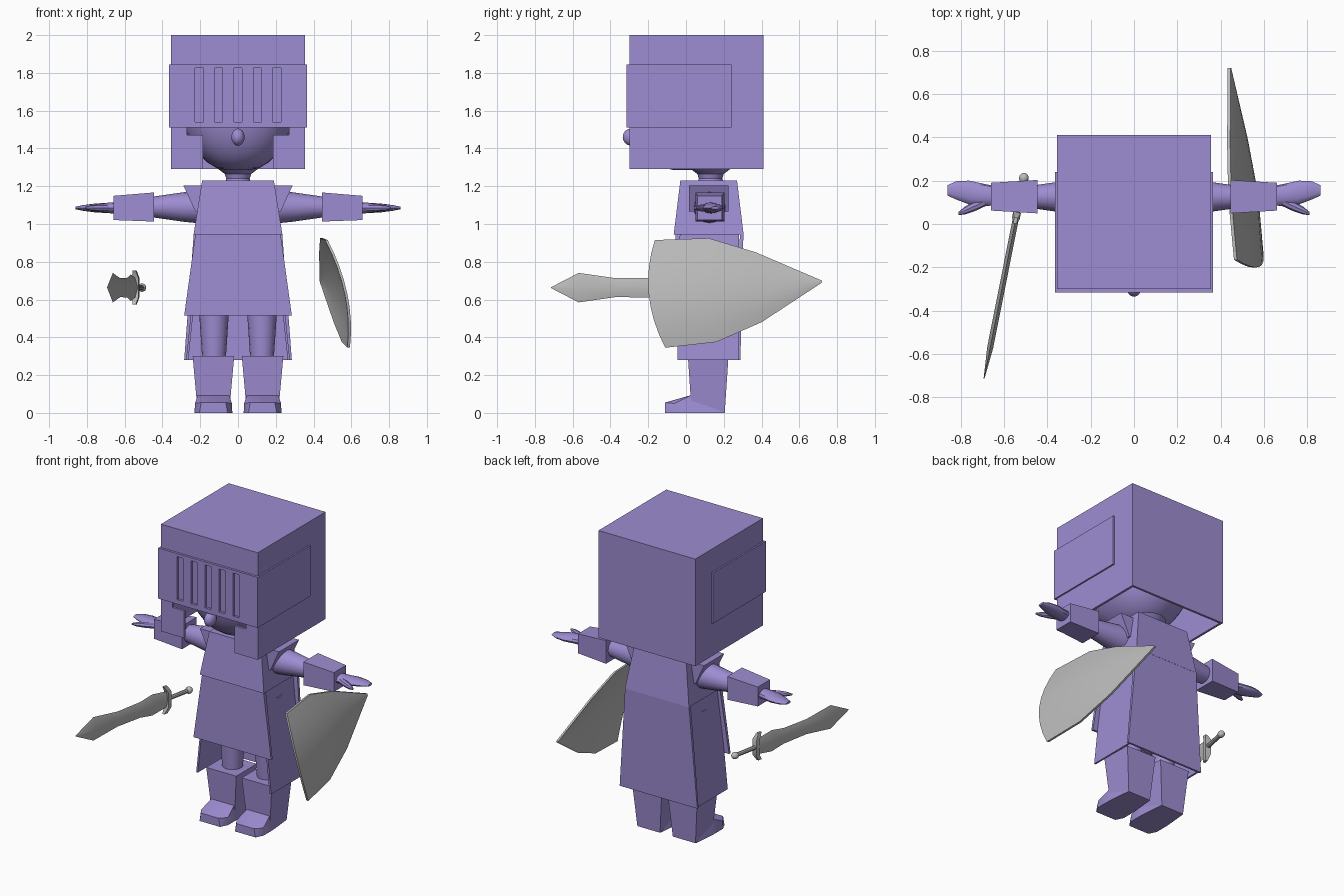
import bpy, bmesh, math
from mathutils import Vector, Matrix

if "Cube" in bpy.data.objects:
    bpy.data.objects.remove(bpy.data.objects["Cube"])


def material(name, rgb):
    m = bpy.data.materials.new(name)
    m.diffuse_color = (*rgb, 1)
    m.use_nodes = True
    m.node_tree.nodes["Principled BSDF"].inputs["Base Color"].default_value = m.diffuse_color
    return m


PURPLE = material("purple", (0.34, 0.265, 0.64))
GREY = material("grey", (0.5, 0.5, 0.5))


def finish(name, bm, mat=PURPLE):
    bmesh.ops.recalc_face_normals(bm, faces=bm.faces)
    me = bpy.data.meshes.new(name)
    bm.to_mesh(me)
    bm.free()
    me.materials.append(mat)
    ob = bpy.data.objects.new(name, me)
    bpy.context.collection.objects.link(ob)
    return ob


def add_hull(bm, pts):
    vs = [bm.verts.new(p) for p in pts]
    bmesh.ops.convex_hull(bm, input=vs)


def hull(name, pts, mat=PURPLE):
    bm = bmesh.new()
    add_hull(bm, pts)
    bmesh.ops.dissolve_limit(bm, angle_limit=0.01, verts=bm.verts, edges=bm.edges)
    return finish(name, bm, mat)


def box_pts(x0, x1, y0, y1, z0, z1):
    return [(x, y, z) for x in (x0, x1) for y in (y0, y1) for z in (z0, z1)]


def boxes(name, dims):
    bm = bmesh.new()
    for d in dims:
        add_hull(bm, box_pts(*d))
    bmesh.ops.dissolve_limit(bm, angle_limit=0.01, verts=bm.verts, edges=bm.edges)
    return finish(name, bm)


def loft(name, rings, mat=PURPLE):
    bm = bmesh.new()
    vr = [[bm.verts.new(p) for p in r] for r in rings]
    n = len(rings[0])
    for a, b in zip(vr, vr[1:]):
        for i in range(n):
            j = (i + 1) % n
            bm.faces.new((a[i], a[j], b[j], b[i]))
    bm.faces.new(vr[0])
    bm.faces.new(vr[-1])
    return finish(name, bm, mat)


def ring(axis, pos, c, r, n=16):
    """Ellipse across the given axis at pos; c and r are for the other two axes."""
    out = []
    for i in range(n):
        a = 2 * math.pi * i / n
        p = [c[0] + r[0] * math.cos(a), c[1] + r[1] * math.sin(a)]
        p.insert(axis, pos)
        out.append(tuple(p))
    return out


def ball(name, centre, radii, mat=PURPLE, shape=None):
    bm = bmesh.new()
    bmesh.ops.create_uvsphere(bm, u_segments=24, v_segments=16, radius=1)
    for v in bm.verts:
        if shape:
            v.co = shape(v.co)
        v.co = Vector(centre) + Vector([a * b for a, b in zip(v.co, radii)])
    return finish(name, bm, mat)


# helmet: hollow box with an opening for the face
T = 0.015
boxes("helmet", [
    (-0.355, 0.355, -0.30, 0.41, 2.0 - T, 2.0),
    (-0.355, 0.355, 0.41 - T, 0.41, 1.29, 2.0),
    (-0.355, -0.355 + T, -0.30, 0.41, 1.29, 2.0),
    (0.355 - T, 0.355, -0.30, 0.41, 1.29, 2.0),
    (-0.355, 0.355, -0.30, -0.30 + T, 1.52, 2.0),
    (-0.355, -0.27, -0.30, -0.30 + T, 1.29, 1.52),
    (0.27, 0.355, -0.30, -0.30 + T, 1.29, 1.52),
    (-0.27, -0.185, -0.30, -0.30 + T, 1.29, 1.47),
    (0.185, 0.27, -0.30, -0.30 + T, 1.29, 1.47)])

# visor: bars between five slots, plus side plates
slots = [-0.205, -0.103, 0, 0.103, 0.205]
edges = [-0.365] + [x + d for x in slots for d in (-0.022, 0.022)] + [0.365]
visor = [(a, b, -0.315, -0.298, 1.54, 1.825) for a, b in zip(edges[::2], edges[1::2])]
visor += [(-0.365, 0.365, -0.315, -0.298, 1.51, 1.54),
          (-0.365, 0.365, -0.315, -0.298, 1.825, 1.845)]
visor += [(min(s * 0.35, s * 0.365), max(s * 0.35, s * 0.365), -0.315, 0.24, 1.51, 1.845)
          for s in (-1, 1)]
boxes("visor", visor)


# head with a fuller face and flat underside
def face(co):
    y = -abs(co.y) ** 0.65 if co.y < 0 else co.y
    return Vector((co.x, y, max(co.z, -0.957)))


ball("head", (0, 0.055, 1.62), (0.30, 0.33, 0.35), shape=face)
ball("nose", (0, -0.29, 1.46), (0.035, 0.045, 0.045))
loft("neck", [ring(2, z, (0, 0.13), (r, r)) for z, r in
              ((1.20, 0.075), (1.24, 0.062), (1.265, 0.07), (1.295, 0.11))])

# tunic: chest, front flap, side and back flaps
def slab(z0, x0, ya, yb, z1, x1, yc, yd):
    return [(s * x, y, z) for s in (-1, 1)
            for x, y, z in ((x0, ya, z0), (x0, yb, z0), (x1, yc, z1), (x1, yd, z1))]


hull("chest", slab(0.945, 0.235, -0.065, 0.305, 1.23, 0.19, -0.03, 0.27))
hull("front_flap", slab(0.515, 0.285, -0.06, -0.045, 0.95, 0.225, -0.055, -0.03))
LOW = 0.28
hull("back_flap", slab(LOW, 0.285, 0.275, 0.288, 0.95, 0.234, 0.285, 0.304))
for s in (-1, 1):
    hull("side_flap", [(s * (x + d), y, z) for x, z in ((0.275, LOW), (0.205, 0.95))
                       for d in (0, -0.012) for y in (-0.045, 0.28)])

for s in (-1, 1):
    # flared shoulder, arm, cuff
    hull("shoulder", [(s * x, y, z) for x, z in
                      ((0.16, 1.205), (0.29, 1.205), (0.225, 1.065), (0.16, 1.065))
                      for y in (0.015, 0.225)])
    loft("arm", [ring(0, s * x, (0.125, 1.09), (r, r)) for x, r in
                 ((0.17, 0.09), (0.29, 0.078), (0.47, 0.052))])
    hull("cuff", [(s * x, 0.126 + a * h, z + b * h) for x, z, h in
                  ((0.445, 1.09, 0.077), (0.66, 1.085, 0.064))
                  for a in (-1, 1) for b in (-1, 1)])
    # hand, fingers and thumb
    loft("hand", [ring(0, s * x, (y, 1.085), (ry, rz), 12) for x, y, ry, rz in
                  ((0.64, 0.13, 0.045, 0.03), (0.70, 0.135, 0.052, 0.027),
                   (0.76, 0.145, 0.055, 0.023), (0.82, 0.155, 0.042, 0.015),
                   (0.86, 0.155, 0.024, 0.007))])
    loft("thumb", [ring(0, s * x, (y, 1.085), (r, r * 0.8), 8) for x, y, r in
                   ((0.67, 0.115, 0.026), (0.73, 0.085, 0.024),
                    (0.78, 0.062, 0.018), (0.81, 0.048, 0.007))])
    # leg and boot
    loft("leg", [ring(2, z, (s * 0.127, 0.125), (r, r)) for z, r in
                 ((0.25, 0.06), (0.52, 0.078), (0.85, 0.095))])
    cx = s * 0.13
    hull("boot_shaft", [(cx + a * w, y, z) for a in (-1, 1) for w, y, z in
                        ((0.11, 0.01, 0.30), (0.11, 0.225, 0.30),
                         (0.083, 0.03, 0.0), (0.083, 0.205, 0.0))])
    hull("boot_foot", [(cx + a * w, y, z) for a in (-1, 1) for w, y, z in
                       ((0.10, 0.04, 0.0), (0.083, 0.03, 0.095), (0.10, -0.06, 0.0),
                        (0.075, -0.11, 0.0), (0.065, -0.11, 0.055), (0.098, -0.06, 0.05),
                        (0.085, 0.20, 0.0))])

# shield: curved pointed sheet (top y z, bottom y z, edge sweep, bulge)
stations = [(-0.165, 0.915, -0.11, 0.345, -0.06, 0.04),
            (0.12, 0.925, 0.16, 0.375, -0.03, 0.05),
            (0.37, 0.85, 0.40, 0.48, 0.0, 0.03),
            (0.72, 0.70, 0.72, 0.69, 0.0, 0.0)]
bm = bmesh.new()
N = 8
rows = []
for yt, zt, yb, zb, sweep, bulge in stations:
    row = []
    for i in range(N + 1):
        v = i / N
        k = 4 * v * (1 - v)
        y, z = yt + (yb - yt) * v + sweep * k, zt + (zb - zt) * v
        x = 0.52 - 0.215 * (z - 0.64) - 0.085 * y + bulge * k
        row.append((x, y, z))
    rows.append(row)
front = [[bm.verts.new(p) for p in r] for r in rows]
back = [[bm.verts.new((p[0] - 0.014, p[1], p[2])) for p in r] for r in rows]
for g in (front, back):
    for a, b in zip(g, g[1:]):
        for i in range(N):
            bm.faces.new((a[i], a[i + 1], b[i + 1], b[i]))
rim = lambda g: g[0] + [r[-1] for r in g[1:]] + g[-1][-2::-1] + [r[0] for r in g[-2:0:-1]]
f, b = rim(front), rim(back)
for i in range(len(f)):
    j = (i + 1) % len(f)
    bm.faces.new((f[i], f[j], b[j], b[i]))
finish("shield", bm, GREY)

# sword: built along -y, then turned into place
blade = [((0, y, -h), (t, y, 0), (0, y, h), (-t, y, 0)) for y, h, t in
         ((0.0, 0.05, 0.014), (-0.13, 0.07, 0.014), (-0.23, 0.052, 0.014),
          (-0.42, 0.05, 0.014), (-0.62, 0.078, 0.014), (-0.768, 0.003, 0.002))]
guard = [[(x * w, y + c, z) for x, y in ((-1, -0.014), (1, -0.014), (1, 0.014), (-1, 0.014))]
         for z, w, c in ((-0.09, 0.008, -0.025), (-0.05, 0.018, 0), (0.05, 0.018, 0),
                         (0.09, 0.008, -0.025))]
grip = [ring(1, y, (0, 0), (0.014, 0.014), 10) for y in (0.0, 0.17)]
sword = [loft("sword_blade", blade, GREY), loft("sword_guard", guard, GREY),
         loft("sword_grip", grip, GREY),
         ball("sword_pommel", (0, 0.175, 0), (0.022, 0.024, 0.022), GREY)]
place = Matrix.Translation((-0.542, 0.04, 0.663)) @ Matrix.Rotation(-math.atan2(0.15, 0.755), 4, 'Z')
for ob in sword:
    ob.data.transform(place)

# soften round parts, keep hard edges
for ob in bpy.data.objects:
    ob.select_set(True)
    bpy.context.view_layer.objects.active = ob
bpy.ops.object.shade_smooth_by_angle(angle=math.radians(35))
